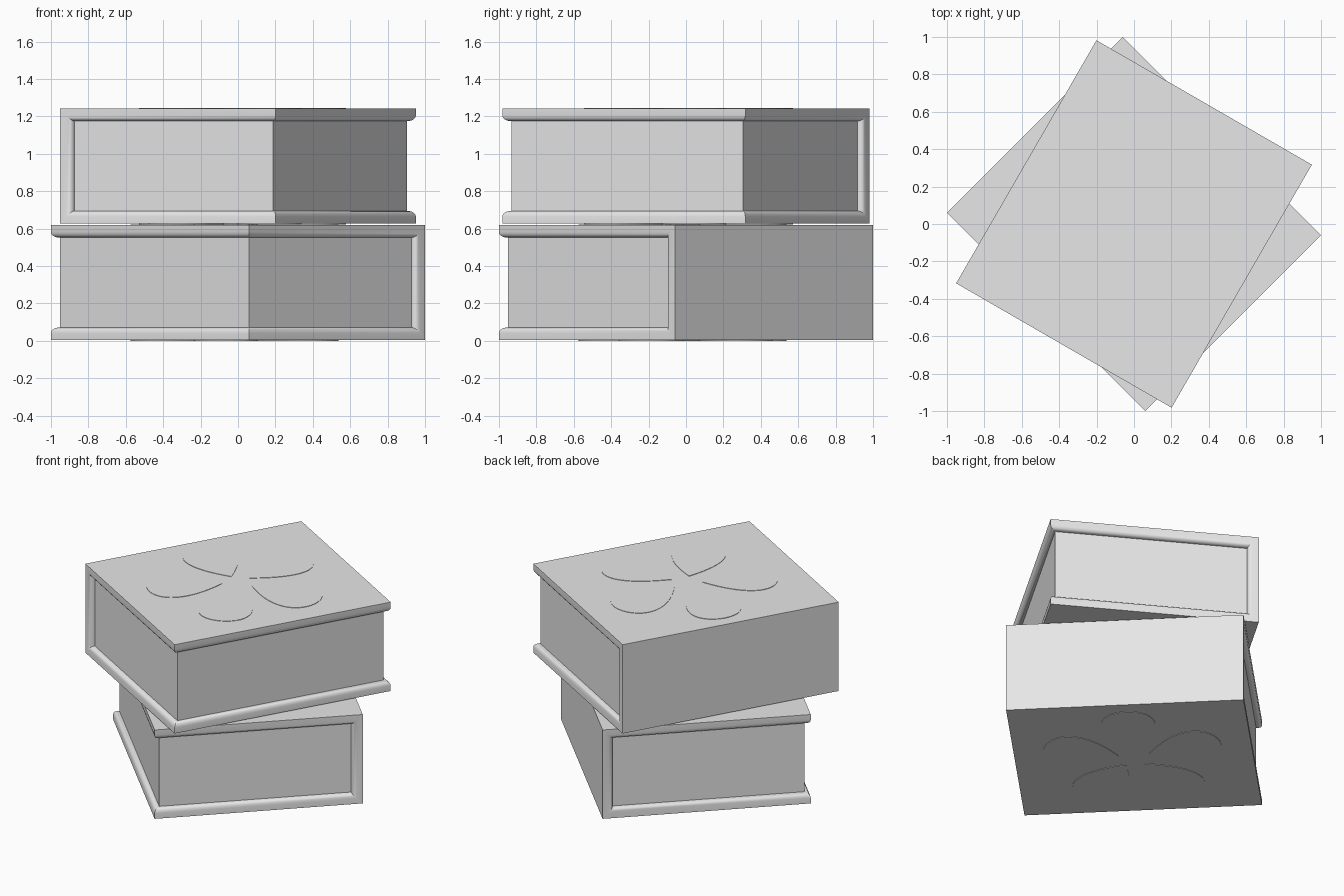
import bpy, bmesh, math
from mathutils import Matrix, Vector

if "Cube" in bpy.data.objects:
    bpy.data.objects.remove(bpy.data.objects["Cube"], do_unlink=True)

WIDTH, LENGTH, HEIGHT = 1.33, 1.5, 0.617
BOARD, INSET, RELIEF = 0.068, 0.035, 0.003
HX, HY, HZ = WIDTH / 2, LENGTH / 2, HEIGHT / 2

grey = bpy.data.materials.new("light grey")
grey.use_nodes = True
grey.diffuse_color = (0.8, 0.8, 0.8, 1)
grey.node_tree.nodes["Principled BSDF"].inputs["Base Color"].default_value = (0.8, 0.8, 0.8, 1)


def finish(bm, name, matrix, smooth=False):
    bmesh.ops.recalc_face_normals(bm, faces=bm.faces)
    mesh = bpy.data.meshes.new(name)
    bm.to_mesh(mesh)
    bm.free()
    mesh.materials.append(grey)
    obj = bpy.data.objects.new(name, mesh)
    obj.matrix_world = matrix
    bpy.context.collection.objects.link(obj)
    if smooth:
        bpy.ops.object.select_all(action='DESELECT')
        obj.select_set(True)
        bpy.context.view_layer.objects.active = obj
        bpy.ops.object.shade_smooth_by_angle(angle=math.radians(35))
    return obj


def extrude_outline(bm, points, vector):
    face = bm.faces.new([bm.verts.new(p) for p in points])
    new = bmesh.ops.extrude_face_region(bm, geom=[face])["geom"]
    verts = [v for v in new if isinstance(v, bmesh.types.BMVert)]
    bmesh.ops.translate(bm, verts=verts, vec=vector)


def cover(name, matrix):
    # C-shaped case: two boards joined by the spine on local +x
    bm = bmesh.new()
    ix, iz = HX - BOARD, HZ - BOARD
    outline = [(-HX, -HZ), (HX, -HZ), (HX, HZ), (-HX, HZ),
               (-HX, iz), (ix, iz), (ix, -iz), (-HX, -iz)]
    extrude_outline(bm, [(x, -HY, z) for x, z in outline], (0, LENGTH, 0))

    # round the inner rim around the open sides
    def is_rim(edge):
        a, b = (v.co for v in edge.verts)
        inner = all(abs(abs(p.z) - iz) < 1e-4 for p in (a, b))
        spine_corner = a.x > 0 and b.x > 0 and abs(a.y - b.y) > 0.1
        return inner and not spine_corner

    rim = [e for e in bm.edges if is_rim(e)]
    bmesh.ops.bevel(bm, geom=rim, offset=0.03, segments=4, profile=0.5, affect='EDGES')
    finish(bm, name, matrix, smooth=True)


def pages(name, matrix):
    # block set back from the three open sides
    bm = bmesh.new()
    bmesh.ops.create_cube(bm, size=1)
    size = Vector((WIDTH - INSET - BOARD / 2, LENGTH - 2 * INSET, HEIGHT - BOARD))
    bmesh.ops.scale(bm, verts=bm.verts, vec=size)
    bmesh.ops.translate(bm, verts=bm.verts, vec=((INSET - BOARD / 2) / 2, 0, 0))
    finish(bm, name, matrix)


def flower(name, matrix, side):
    # five teardrop petals in very low relief
    bm = bmesh.new()
    steps = 40
    for k in range(5):
        turn = Matrix.Rotation(math.tau * k / 5, 3, 'Z')
        points = []
        for i in range(steps):
            t = math.tau * i / steps
            along = 0.34 - 0.24 * math.cos(t)
            across = 0.22 * math.sin(t) * math.sin(t / 2)
            points.append(turn @ Vector((along, across, side * (HZ - RELIEF))))
        extrude_outline(bm, points, (0, 0, side * 2 * RELIEF))
    finish(bm, name, matrix)


# two identical books, stacked and turned
for level, (label, angle) in enumerate((("lower", 45), ("upper", 150))):
    z = HZ + RELIEF + level * (HEIGHT + 2 * RELIEF)
    place = Matrix.Translation((0, 0, z)) @ Matrix.Rotation(math.radians(angle), 4, 'Z')
    cover(label + "_book_cover", place)
    pages(label + "_book_pages", place)
    flower(label + "_book_top_flower", place, 1)
    flower(label + "_book_bottom_flower", place, -1)
